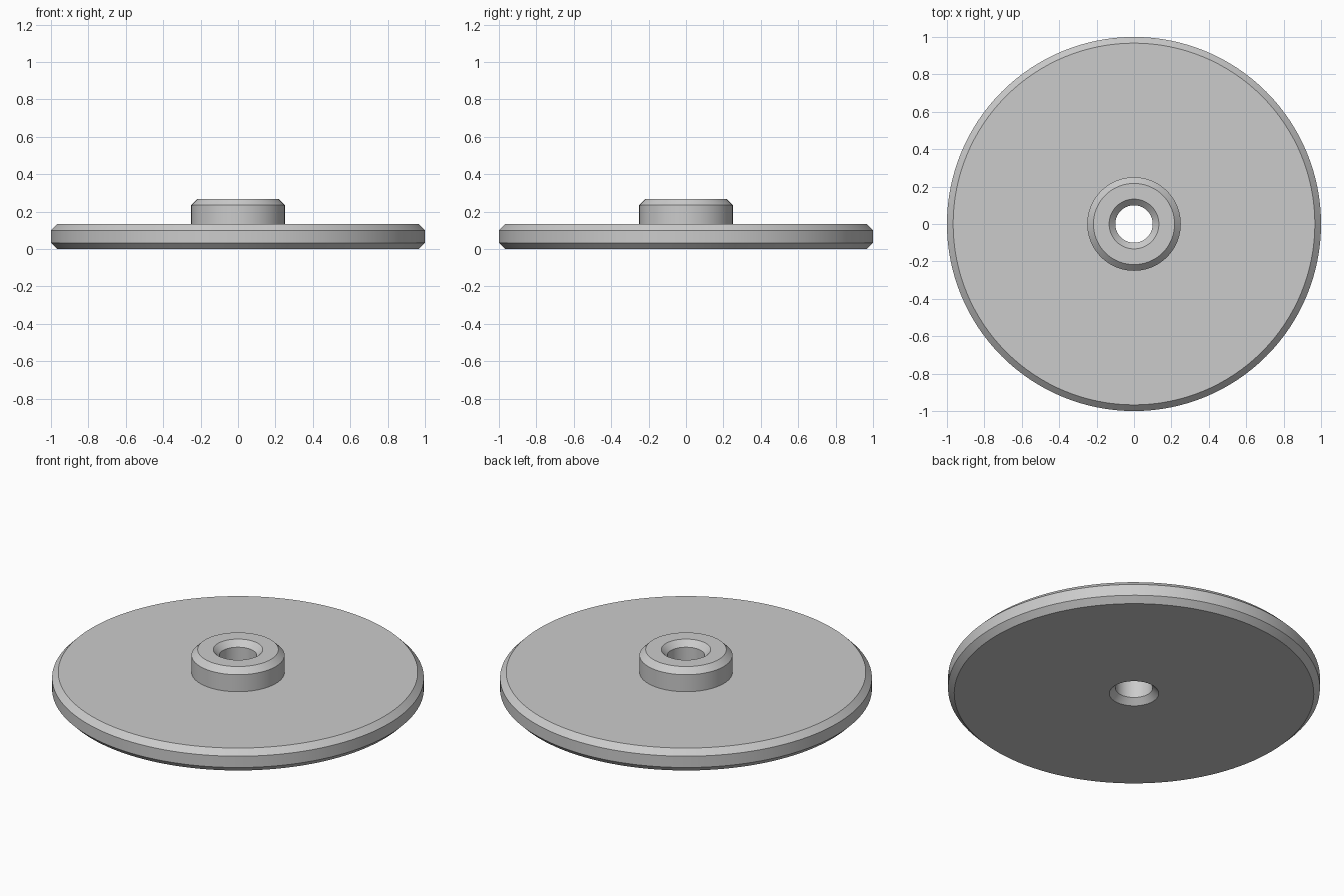
import bpy, bmesh, math

cube = bpy.data.objects.get("Cube")
if cube:
    bpy.data.objects.remove(cube, do_unlink=True)

# Main dimensions
DISC_R, HUB_R, BORE_R = 1.0, 0.25, 0.1
DISC_H, HUB_H = 0.133, 0.267
CHAMFER = 0.033
SEGMENTS = 128

# Plain grey metal
grey = bpy.data.materials.new("grey_metal")
grey.use_nodes = True
colour = (0.6, 0.6, 0.6, 1.0)
grey.diffuse_color = colour
grey.node_tree.nodes["Principled BSDF"].inputs["Base Color"].default_value = colour


def lathe(name, profile):
    """Revolve a closed (radius, height) outline around the z axis."""
    bm = bmesh.new()
    verts = [bm.verts.new((r, 0, z)) for r, z in profile]
    edges = [bm.edges.new((v, verts[(i + 1) % len(verts)])) for i, v in enumerate(verts)]
    bmesh.ops.spin(bm, geom=verts + edges, cent=(0, 0, 0), axis=(0, 0, 1),
                   angle=math.tau, steps=SEGMENTS, use_merge=True)
    bmesh.ops.remove_doubles(bm, verts=bm.verts, dist=0.0001)
    bmesh.ops.recalc_face_normals(bm, faces=bm.faces)
    mesh = bpy.data.meshes.new(name)
    bm.to_mesh(mesh)
    bm.free()
    mesh.materials.append(grey)
    obj = bpy.data.objects.new(name, mesh)
    bpy.context.collection.objects.link(obj)
    bpy.ops.object.select_all(action="DESELECT")
    obj.select_set(True)
    bpy.context.view_layer.objects.active = obj
    bpy.ops.object.shade_smooth_by_angle(angle=math.radians(30))
    return obj


# Chamfered disc with raised hub and chamfered through bore
lathe("hubbed_disc", [
    (BORE_R + CHAMFER, 0),
    (DISC_R - CHAMFER, 0),
    (DISC_R, CHAMFER),
    (DISC_R, DISC_H - CHAMFER),
    (DISC_R - CHAMFER, DISC_H),
    (HUB_R, DISC_H),
    (HUB_R, HUB_H - CHAMFER),
    (HUB_R - CHAMFER, HUB_H),
    (BORE_R + CHAMFER, HUB_H),
    (BORE_R, HUB_H - CHAMFER),
    (BORE_R, CHAMFER),
])
